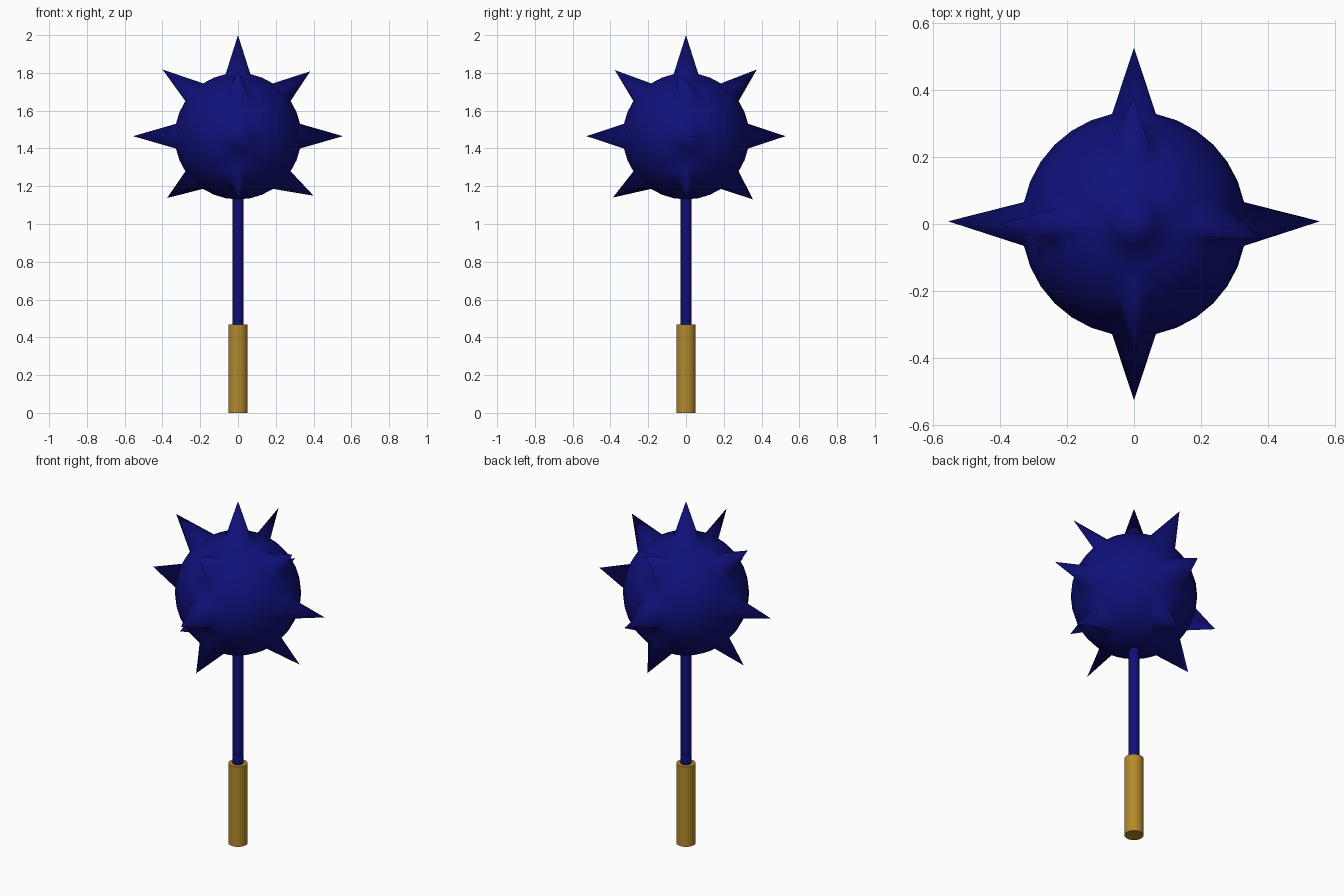
import bpy, bmesh
from mathutils import Vector

if "Cube" in bpy.data.objects:
    bpy.data.objects.remove(bpy.data.objects["Cube"])

R, CZ = 0.335, 1.465


def material(name, rgb):
    m = bpy.data.materials.new(name)
    m.diffuse_color = (*rgb, 1)
    m.use_nodes = True
    m.node_tree.nodes["Principled BSDF"].inputs["Base Color"].default_value = m.diffuse_color
    return m


navy = material("navy metal", (0.005, 0.005, 0.19))
gold = material("golden grip", (0.45, 0.255, 0.025))


def cylinder(name, radius, z0, z1, mat):
    bpy.ops.mesh.primitive_cylinder_add(vertices=32, radius=radius, depth=z1 - z0,
                                        location=(0, 0, (z0 + z1) / 2))
    ob = bpy.context.object
    ob.name = name
    ob.data.materials.append(mat)
    bpy.ops.object.shade_smooth_by_angle()
    return ob


# Grip and shaft
cylinder("grip", 0.051, 0, 0.468, gold)
cylinder("shaft", 0.028, 0.46, 1.16, navy)

# Spiked head: a sphere with single vertices pulled out into spikes
bpy.ops.mesh.primitive_uv_sphere_add(segments=32, ring_count=16, radius=R, location=(0, 0, CZ))
head = bpy.context.object
head.name = "spiked_head"
head.data.materials.append(navy)

# Spike direction on the sphere -> tip position relative to the head centre
spikes = {
    (0, 0, 1): (0, 0, 0.535),
    (1, 0, 0): (0.555, 0.008, 0), (-1, 0, 0): (-0.555, 0.008, 0),
    (0, 1, 0): (0, 0.527, 0), (0, -1, 0): (0, -0.527, 0),
    (1, 0, 1): (0.382, -0.045, 0.343), (-1, 0, 1): (-0.40, 0, 0.353),
    (1, 0, -1): (0.40, 0, -0.315), (-1, 0, -1): (-0.375, 0, -0.327),
    (0, 1, 1): (0, 0.375, 0.353), (0, -1, 1): (0, -0.377, 0.35),
    (0, 1, -1): (0, 0.355, -0.335), (0, -1, -1): (0, -0.387, -0.325),
}
bm = bmesh.new()
bm.from_mesh(head.data)
bm.verts.ensure_lookup_table()
for direction, tip in spikes.items():
    p = Vector(direction).normalized() * R
    min(bm.verts, key=lambda v: (v.co - p).length).co = tip
bm.to_mesh(head.data)
bm.free()
for poly in head.data.polygons:
    poly.use_smooth = True
